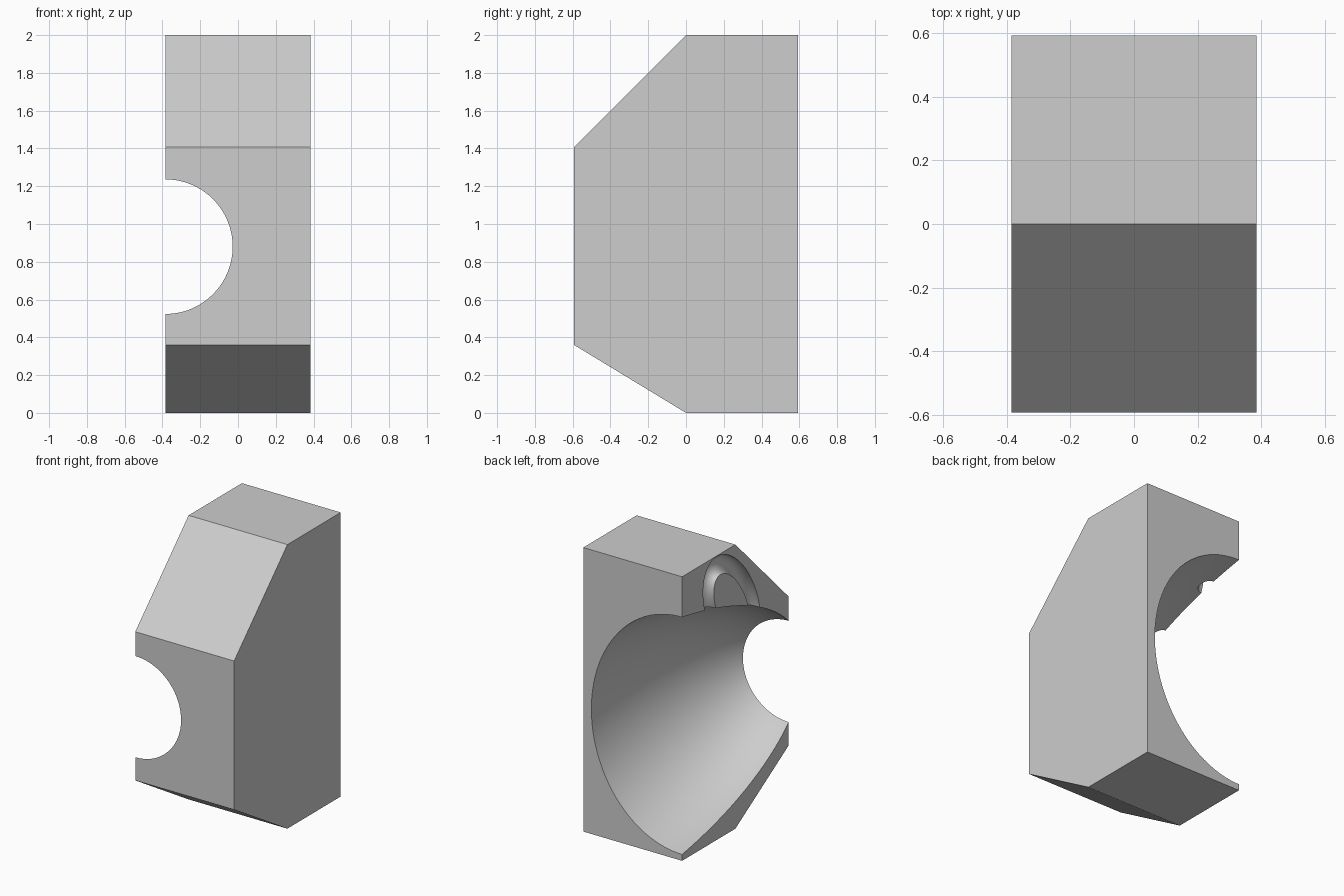
import bpy, bmesh, math
from mathutils import Vector

if "Cube" in bpy.data.objects:
    bpy.data.objects.remove(bpy.data.objects["Cube"], do_unlink=True)

HALF_X, HALF_Y = 0.385, 0.593
BORE_Z = 0.88

grey = bpy.data.materials.new("plain_grey")
grey.use_nodes = True
grey.diffuse_color = (0.61, 0.61, 0.61, 1)
grey.node_tree.nodes["Principled BSDF"].inputs["Base Color"].default_value = (0.61, 0.61, 0.61, 1)


def loft(name, rings, closed=False):
    """Solid through a list of equal-length point rings, capped or joined end to end."""
    bm = bmesh.new()
    loops = [[bm.verts.new(p) for p in ring] for ring in rings]
    pairs = list(zip(loops, loops[1:]))
    if closed:
        pairs.append((loops[-1], loops[0]))
    else:
        bm.faces.new(loops[0])
        bm.faces.new(loops[-1])
    for a, b in pairs:
        for i in range(len(a)):
            j = (i + 1) % len(a)
            bm.faces.new((a[i], a[j], b[j], b[i]))
    bmesh.ops.recalc_face_normals(bm, faces=bm.faces[:])
    mesh = bpy.data.meshes.new(name)
    bm.to_mesh(mesh)
    bm.free()
    mesh.materials.append(grey)
    obj = bpy.data.objects.new(name, mesh)
    bpy.context.collection.objects.link(obj)
    return obj


def turn(count, offset=0.0):
    return [2 * math.pi * (i + offset) / count for i in range(count)]


# Block: chamfered side profile extruded across x
profile = [(HALF_Y, 0), (HALF_Y, 2), (0, 2), (-HALF_Y, 1.407), (-HALF_Y, 0.36), (0, 0)]
block = loft("housing_block", [[Vector((x, y, z)) for y, z in profile]
                               for x in (-HALF_X, HALF_X)])


# Flared bore: round at the front, widening to a tall oval at the back
def radius(front, back, s, bulge):
    return math.sqrt(front**2 + (back**2 - front**2) * (s + bulge * s * (1 - s)))


def bore_ring(s):
    a = radius(0.357, 0.707, s, 0.6)
    b = radius(0.357, 0.835, s, 0.44)
    y = HALF_Y * (2 * s - 1)
    return [Vector((-HALF_X + a * math.cos(k), y, BORE_Z + b * math.sin(k)))
            for k in turn(96, 0.5)]


steps = 28
bore = loft("bore_cutter", [bore_ring(-0.03 + 1.06 * i / steps) for i in range(steps + 1)])


# Leaning oval ring groove in the cut side
LEAN = math.radians(58)


def groove_ring(k):
    ring = []
    for p in turn(26):
        u = (0.383 + 0.077 * math.cos(p)) * math.cos(k)
        v = (0.19 + 0.053 * math.cos(p)) * math.sin(k)
        ring.append(Vector((-HALF_X + 0.062 * math.sin(p),
                            0.04 + u * math.cos(LEAN) - v * math.sin(LEAN),
                            1.583 + u * math.sin(LEAN) + v * math.cos(LEAN))))
    return ring


groove = loft("groove_cutter", [groove_ring(k) for k in turn(80)], closed=True)

# Cut both shapes out of the block
bpy.ops.object.select_all(action="DESELECT")
block.select_set(True)
bpy.context.view_layer.objects.active = block
for cutter in (bore, groove):
    cutter.hide_render = True
    mod = block.modifiers.new(cutter.name, "BOOLEAN")
    mod.operation = "DIFFERENCE"
    mod.solver = "EXACT"
    mod.object = cutter
    bpy.ops.object.modifier_apply(modifier=mod.name)
    bpy.data.objects.remove(cutter, do_unlink=True)

bpy.ops.object.shade_smooth_by_angle(angle=math.radians(25))
